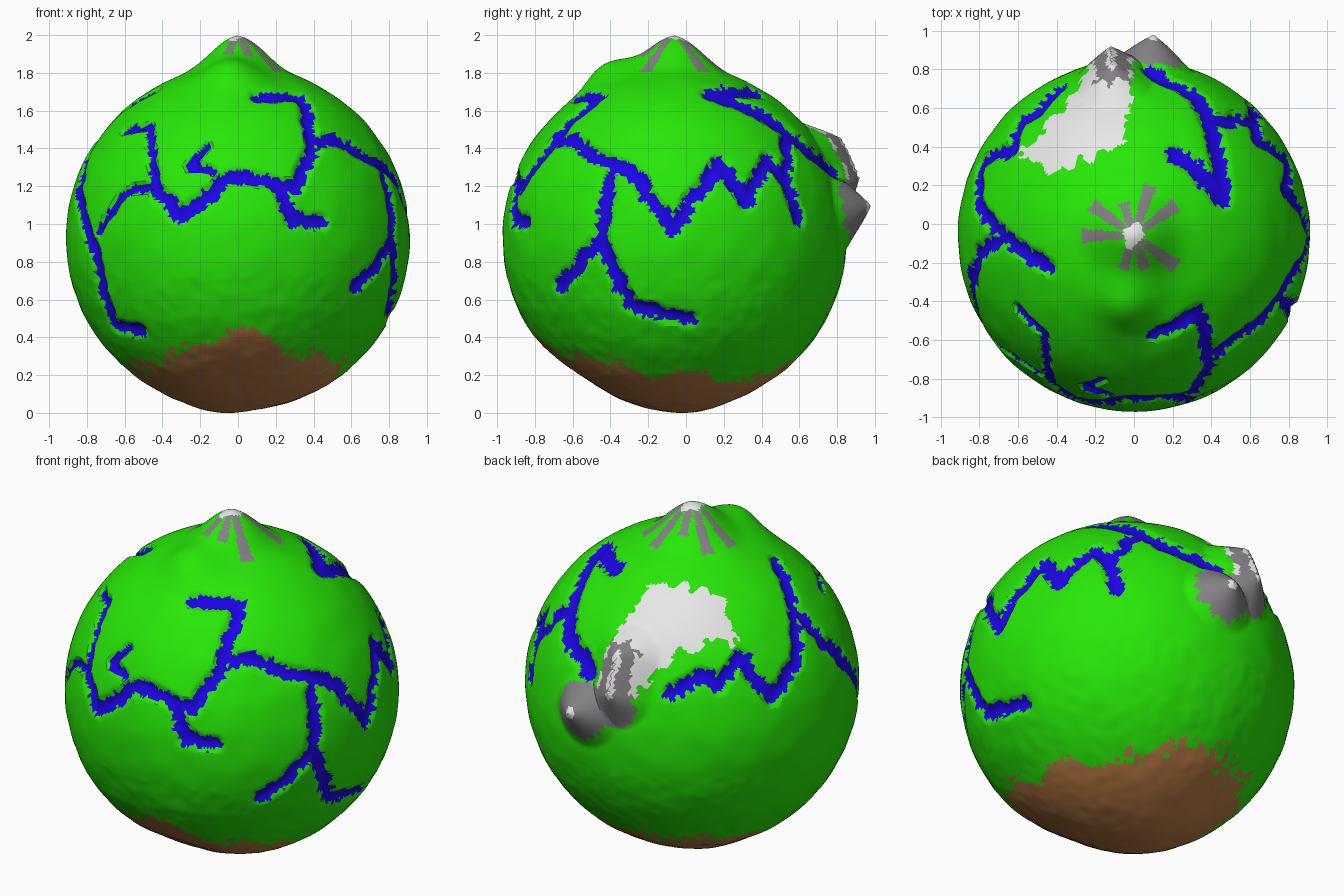
import bpy, bmesh, math
from mathutils import Vector, noise
from mathutils.kdtree import KDTree

if "Cube" in bpy.data.objects:
    bpy.data.objects.remove(bpy.data.objects["Cube"])

R = 0.91
C = Vector((0, -0.06, 0.93))


def root(v):
    return math.sqrt(max(v, 0.0))


# Put a point seen in one view onto the sphere (relative to its centre)
def front(x, z):
    z -= C.z
    return Vector((x, -root(R * R - x * x - z * z), z)).normalized() * R


def right(y, z):
    y, z = y - C.y, z - C.z
    return Vector((root(R * R - y * y - z * z), y, z)).normalized() * R


def top(x, y):
    y -= C.y
    return Vector((x, y, root(R * R - x * x - y * y))).normalized() * R


# Rivers: view, half width, a few bends
BROAD, WIDE, THIN = .05, .038, .024
rivers = [
    (front, WIDE, [(-.84, 1.22), (-.75, .85), (-.65, .46), (-.52, .45)]),
    (front, THIN, [(-.74, .97), (-.6, 1.17), (-.42, 1.22), (-.47, 1.52), (-.6, 1.5)]),
    (front, WIDE, [(-.46, 1.21), (-.3, 1.05), (-.03, 1.26), (.3, 1.19), (.4, 1.45)]),
    (front, THIN, [(-.13, 1.29), (-.26, 1.31), (-.15, 1.43)]),
    (front, WIDE, [(.22, 1.2), (.29, 1.03), (.45, 1.02)]),
    (front, WIDE, [(.4, 1.45), (.33, 1.68), (.12, 1.67)]),
    (right, WIDE, [(-.68, 1.46), (-.25, 1.24), (-.07, .97), (.17, 1.32), (.32, 1.12), (.43, 1.34),
                   (.53, 1.24), (.53, 1.5)]),
    (right, WIDE, [(.53, 1.24), (.6, 1.02)]),
    (right, WIDE, [(-.4, 1.23), (-.46, .95), (-.3, .58), (0, .5)]),
    (right, WIDE, [(-.47, .9), (-.67, .68)]),
    (top, BROAD, [(.08, .78), (.33, .65), (.43, .4), (.46, .14), (.23, .36)]),
    (top, WIDE, [(-.38, .7), (-.5, .57), (-.6, .53), (-.63, .39), (-.79, .32), (-.8, .1), (-.68, -.07),
                 (-.44, -.22)]),
    (top, WIDE, [(-.68, -.07), (-.81, -.16), (-.83, -.28)]),
]
samples = []
for view, width, path in rivers:
    pts = [view(*p) for p in path]
    for a, b in zip(pts, pts[1:]):
        n = max(2, int((b - a).length / .008))
        for i in range(n + 1):
            p = a.lerp(b, i / n)
            p += noise.noise_vector(p * 14) * .022    # natural meander
            samples.append((p.normalized() * R, width))
tree = KDTree(len(samples))
for i, (p, w) in enumerate(samples):
    tree.insert(p, i)
tree.balance()


def river_ratio(p):
    """Distance to the nearest river, in half widths."""
    _, i, d = tree.find(p)
    return d / samples[i][1]


# Mountain positions
def on(*v):
    return Vector(v).normalized() * R


SUMMIT = on(0, 0, 1)
KNOLL = on(-.04, -.33, .85)
SPIKE = on(.1, 1.03, .17)
RIDGE = [on(-.12, .9 + .01 * i, .53 - .03 * i) for i in range(8)]
SADDLE = on(-.12, .9, .21)
FOOT = on(-.12, .08, -.9)
HOLLOW = on(0, -.5, -.75)


def cone(d, h, r, power=1.5):
    return h * max(0, 1 - d / r) ** power


def bell(d, h, r):
    return h * math.exp(-(d / r) ** 2)


def ridge_dist(p):
    return min((p - q).length for q in RIDGE)


def height(p):
    h = bell((p - SUMMIT).length, .12, .17) + cone((p - SUMMIT).length, .042, .3)
    h += bell((p - KNOLL).length, .085, .15)
    h += max(cone((p - SPIKE).length, .15, .22, 1.2), cone(ridge_dist(p), .13, .2, 1.2))
    h += bell((p - FOOT).length, .022, .2) - bell((p - HOLLOW).length, .03, .25)
    h += .004 * noise.noise(p * 7)
    if p.z < -.2:                                   # rougher lower ground
        h += .003 * noise.noise(p * 15)
    return h - .024 * max(0, 1 - (river_ratio(p) / 1.4) ** 2)


def in_snow(x, y):
    """Ragged snowfield on the back left slope, as seen from the top."""
    return (x < -.01 - .25 * max(0, .64 - y) and y < 1.03 + 1.15 * x
            and y > max(.42 + .35 * x, .1 - .42 * x))


def in_streak(p, d):
    """Rock streaks fanning out from the summit, two gaps in ten."""
    ang = math.degrees(math.atan2(p.y, p.x))
    k = round(ang / 36)
    length = .17 if k in (-2, -3, 3) else .27
    off = math.radians(abs(ang - 36 * k))
    return k not in (0, -4) and d < length and d * math.sin(off) < .01 + .1 * d


GREEN, BLUE, BROWN, GREY, WHITE = range(5)


def colour(p):
    rough = noise.noise(p * 30)
    ds, dk, dr = (p - SUMMIT).length, (p - SPIKE).length, ridge_dist(p)
    if ds < .048 + .03 * rough:
        return WHITE
    if in_streak(p, ds):
        return GREY
    if dk < .028 or dr < .022 + .015 * rough:
        return WHITE
    if dk < .16 + .04 * rough or dr < .085 + .04 * rough or (p - SADDLE).length < .12 + .03 * rough:
        return GREY
    if river_ratio(p) < 1 + .75 * rough:
        return BLUE
    x, y, z = p + C
    if z > 1.19 and in_snow(x + .03 * rough, y + .06 * noise.noise(p * 13)):
        return WHITE
    limit = .2 - .08 * y + .17 * y * y + .06 * noise.noise(p * 6) + .07 * rough
    limit += bell(x, .1, .12) if y < 0 else .09 * max(0, y - x) * min(1, 4 * y)
    return BROWN if z < limit else GREEN


# Globe: sphere pushed into mountains and river beds
bm = bmesh.new()
bmesh.ops.create_icosphere(bm, subdivisions=7, radius=R)
for f in bm.faces:
    f.material_index = colour(f.calc_center_median().normalized() * R)
for v in bm.verts:
    v.co += v.co.normalized() * height(v.co.copy())
low = min(v.co.z for v in bm.verts)
for v in bm.verts:
    v.co += Vector((0, C.y, -low))
mesh = bpy.data.meshes.new("planet")
bm.to_mesh(mesh)
bm.free()
planet = bpy.data.objects.new("planet", mesh)
bpy.context.collection.objects.link(planet)

for name, rgb in [("grass green", (.02, .8, .002)), ("river blue", (.012, .001, .8)),
                  ("earth brown", (.5, .2, .06)), ("rock grey", (.23, .22, .23)),
                  ("snow white", (.8, .8, .8))]:
    mat = bpy.data.materials.new(name)
    mat.diffuse_color = (*rgb, 1)
    mat.use_nodes = True
    mat.node_tree.nodes["Principled BSDF"].inputs["Base Color"].default_value = mat.diffuse_color
    mesh.materials.append(mat)
bpy.context.view_layer.objects.active = planet
planet.select_set(True)
bpy.ops.object.shade_smooth_by_angle(angle=math.radians(30))
